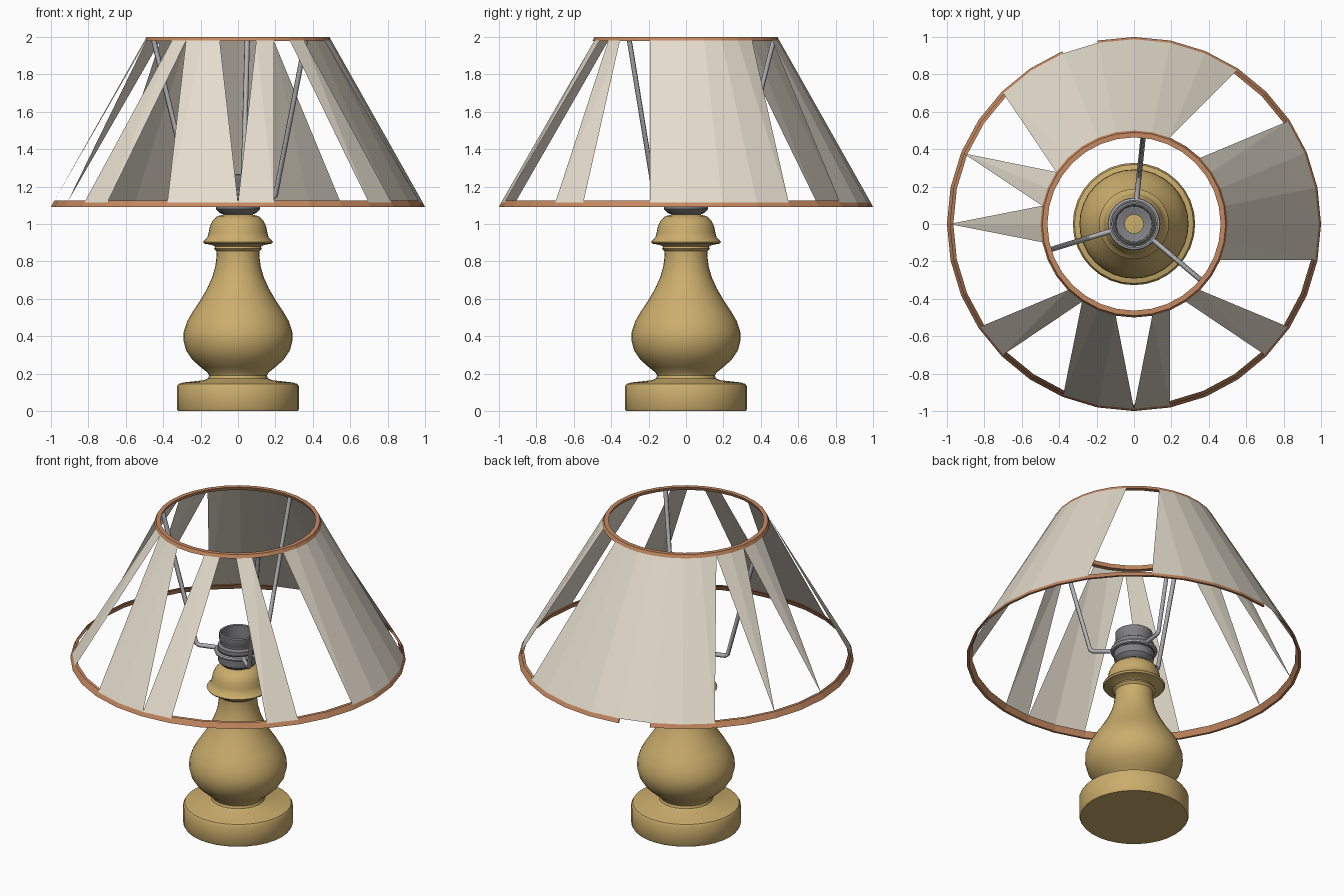
import bpy, bmesh, math

if "Cube" in bpy.data.objects:
    bpy.data.objects.remove(bpy.data.objects["Cube"])

SEG = 32


def material(name, rgb):
    m = bpy.data.materials.new(name)
    m.diffuse_color = (*rgb, 1)
    m.use_nodes = True
    m.node_tree.nodes["Principled BSDF"].inputs["Base Color"].default_value = m.diffuse_color
    return m


wood = material("wood", (0.60, 0.42, 0.15))
rust = material("rust_trim", (0.56, 0.25, 0.12))
cloth = material("cloth", (0.78, 0.72, 0.61))
dark = material("dark_metal", (0.22, 0.22, 0.23))
steel = material("steel", (0.45, 0.45, 0.47))


def finish(name, bm, mat, smooth=None):
    me = bpy.data.meshes.new(name)
    bm.to_mesh(me)
    bm.free()
    ob = bpy.data.objects.new(name, me)
    bpy.context.collection.objects.link(ob)
    me.materials.append(mat)
    if smooth:
        bpy.ops.object.select_all(action='DESELECT')
        ob.select_set(True)
        bpy.context.view_layer.objects.active = ob
        bpy.ops.object.shade_smooth_by_angle(angle=math.radians(smooth))
    return ob


def ring_point(r, z, k):
    a = 2 * math.pi * k / SEG
    return (r * math.cos(a), r * math.sin(a), z)


def lathe(name, profile, mat, smooth=None, skip=()):
    """Revolve (radius, z) points around z, leaving out skipped segments."""
    bm = bmesh.new()
    rows = [[bm.verts.new(ring_point(r, z, k)) for k in range(SEG)] for r, z in profile]
    for a, b in zip(rows, rows[1:]):
        for k in range(SEG):
            if k not in skip:
                j = (k + 1) % SEG
                bm.faces.new((a[k], a[j], b[j], b[k]))
    bmesh.ops.remove_doubles(bm, verts=bm.verts, dist=1e-5)
    return finish(name, bm, mat, smooth)


# Turned wooden base
lathe("turned_base", [
    (0, 0), (0.32, 0), (0.327, 0.012), (0.327, 0.13), (0.318, 0.145), (0.29, 0.153),
    (0.18, 0.165), (0.16, 0.175), (0.155, 0.19), (0.162, 0.205), (0.20, 0.235),
    (0.245, 0.275), (0.278, 0.325), (0.292, 0.38), (0.290, 0.425), (0.272, 0.48),
    (0.24, 0.535), (0.20, 0.595), (0.165, 0.655), (0.138, 0.715), (0.121, 0.775),
    (0.114, 0.83), (0.115, 0.855), (0.128, 0.868), (0.122, 0.88), (0.14, 0.888),
    (0.18, 0.895), (0.187, 0.905), (0.178, 0.915), (0.163, 0.93), (0.157, 0.955),
    (0.15, 0.99), (0.135, 1.02), (0.11, 1.042), (0.07, 1.052), (0, 1.054)], wood, 35)

# Bulb socket: open cup with a contact at the bottom
lathe("bulb_socket", [
    (0.075, 1.05), (0.10, 1.06), (0.118, 1.08), (0.12, 1.125), (0.108, 1.135),
    (0.108, 1.15), (0.12, 1.16), (0.12, 1.185), (0.105, 1.195), (0.105, 1.21),
    (0.112, 1.22), (0.112, 1.262), (0.104, 1.268), (0.097, 1.262), (0.095, 1.13),
    (0.05, 1.12), (0.05, 1.054)], dark, 35)

# Shade carrier: wire ring and three bent arms
bpy.ops.mesh.primitive_torus_add(location=(0, 0, 1.143), major_radius=0.127, minor_radius=0.014,
                                 major_segments=32, minor_segments=8)
ring = bpy.context.object
ring.name = "carrier_ring"
ring.data.materials.append(steel)
bpy.ops.object.shade_smooth_by_angle()

for i, deg in enumerate((84, 197, 320)):
    a = math.radians(deg)
    cu = bpy.data.curves.new(f"carrier_arm_{i + 1}", 'CURVE')
    cu.dimensions = '3D'
    cu.bevel_depth = 0.014
    cu.bevel_resolution = 1
    cu.use_fill_caps = True
    sp = cu.splines.new('POLY')
    pts = [(0.12, 1.143), (0.245, 1.143), (0.262, 1.155), (0.472, 1.985)]
    sp.points.add(len(pts) - 1)
    for p, (r, z) in zip(sp.points, pts):
        p.co = (r * math.cos(a), r * math.sin(a), z, 1)
    cu.materials.append(steel)
    bpy.context.collection.objects.link(bpy.data.objects.new(cu.name, cu))

# Open-panelled shade: a strip of triangles with gaps between groups.
bm = bmesh.new()
low = [bm.verts.new(ring_point(0.988, 1.115, k)) for k in range(SEG)]
top = [bm.verts.new(ring_point(0.500, 1.98, k)) for k in range(SEG)]


def up(k, j):
    """Triangle standing on the lower edge k..k+1 with its tip at top j."""
    bm.faces.new((low[k % SEG], low[(k + 1) % SEG], top[j % SEG]))


def down(k, j):
    """Triangle hanging from the top edge k..k+1 with its tip at lower j."""
    bm.faces.new((top[(k + 1) % SEG], top[k % SEG], low[j % SEG]))


# wide side and back panels
for k in [-1, 0, 1, 2] + list(range(6, 12)) + [22]:
    up(k, k)
    down(k, k + 1)
# partial triangles at the borders of the wide panels
for k, j in ((-2, -1), (3, 3), (12, 12), (21, 22)):
    down(k, j)
up(5, 6)
up(23, 23)
# left spikes
for j in (14, 16):
    down(j - 1, j)
    down(j, j)
# narrow slanted slats
for k in (19, 24):
    up(k, k + 1)
    down(k + 1, k + 1)
up(28, 28)
down(27, 28)
loose = [v for v in bm.verts if not v.link_faces]
bmesh.ops.delete(bm, geom=loose, context='VERTS')
finish("shade_panels", bm, cloth)

# Trim bands at the lower and upper edge of the shade
lathe("lower_trim", [(0.966, 1.125), (0.985, 1.09), (1.0, 1.09), (0.982, 1.125)], rust, skip=(9,))
lathe("upper_trim", [(0.472, 1.978), (0.500, 1.978), (0.490, 2.0), (0.463, 2.0),
                     (0.472, 1.978)], rust)
